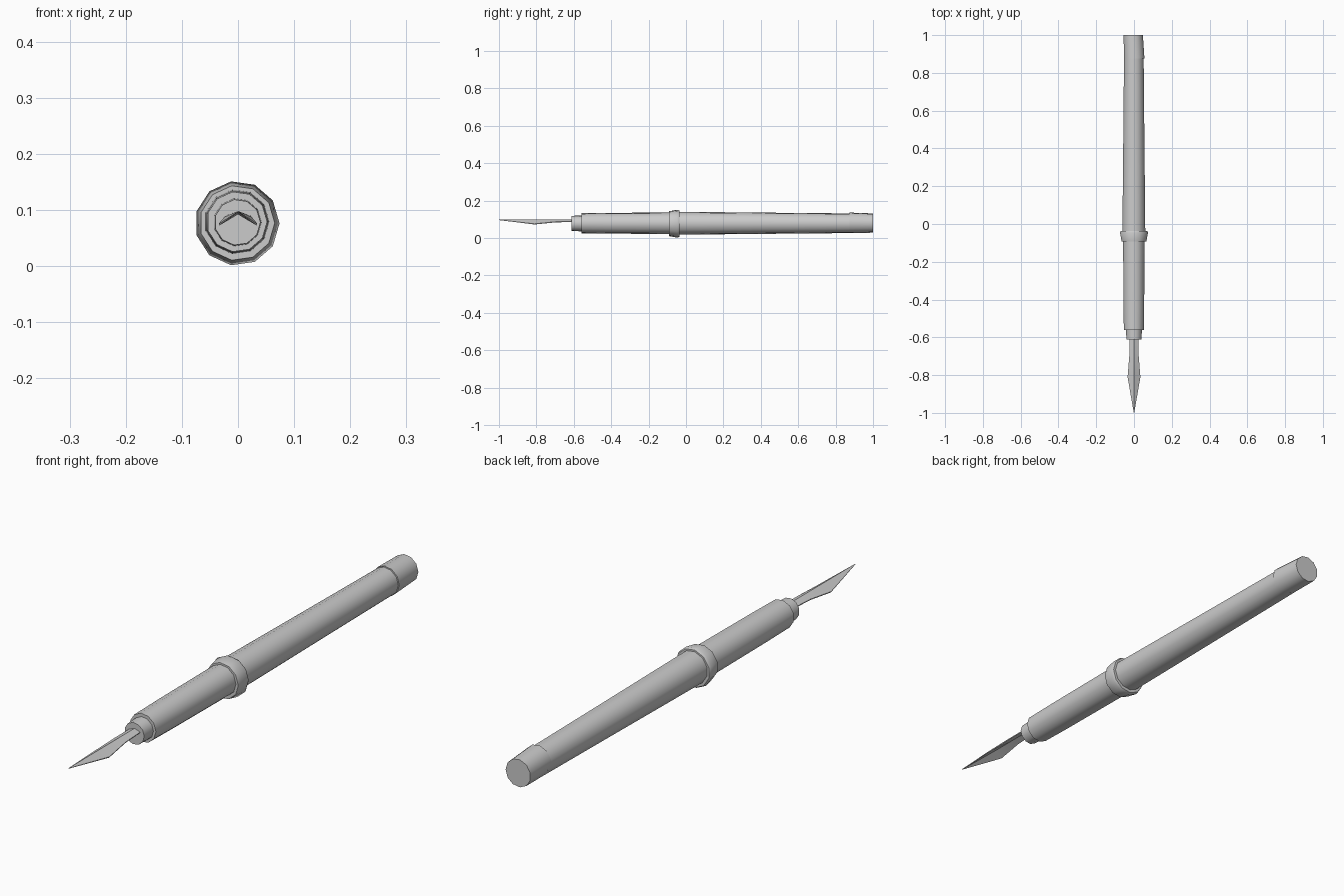
import bpy, bmesh, math

if "Cube" in bpy.data.objects:
    bpy.data.objects.remove(bpy.data.objects["Cube"])

SIDES = 11


def make_object(name, sections, cap=True, angle=40):
    """Skin closed cross-sections (lists of points) into a solid."""
    bm = bmesh.new()
    rings = [[bm.verts.new(p) for p in s] for s in sections]
    for a, b in zip(rings, rings[1:]):
        n = len(a)
        for i in range(n):
            j = (i + 1) % n
            bm.faces.new((a[i], a[j], b[j], b[i]))
    if cap:
        bm.faces.new(rings[0])
        bm.faces.new(rings[-1])
    bmesh.ops.remove_doubles(bm, verts=bm.verts, dist=1e-5)
    bmesh.ops.recalc_face_normals(bm, faces=bm.faces)
    me = bpy.data.meshes.new(name)
    bm.to_mesh(me)
    bm.free()
    ob = bpy.data.objects.new(name, me)
    bpy.context.collection.objects.link(ob)
    bpy.context.view_layer.objects.active = ob
    ob.select_set(True)
    bpy.ops.object.shade_smooth_by_angle(angle=math.radians(angle))
    ob.select_set(False)
    return ob


def tube(name, profile):
    """Profile entries: y, radius, centre x, centre z."""
    step = 2 * math.pi / SIDES
    make_object(name, [[(cx + r * math.cos(i * step), y, cz + r * math.sin(i * step))
                        for i in range(SIDES)] for y, r, cx, cz in profile])


# handle: grip and rear barrel
CX, CZ = -0.002, 0.079
tube("grip", [(-0.56, 0.054, CX, CZ), (-0.42, 0.056, CX, CZ), (-0.06, 0.058, CX, CZ)])
tube("barrel", [(-0.07, 0.062, CX, CZ), (0.15, 0.060, CX, CZ),
                (0.45, 0.057, CX, CZ), (0.89, 0.053, CX, CZ)])

# flared ring at the joint
tube("joint_ring", [(-0.092, 0.067, -0.0015, 0.0768), (-0.046, 0.0755, -0.0015, 0.0762),
                    (-0.036, 0.071, -0.0015, 0.0762)])

# collar holding the blade, and slightly offset end cap
tube("nose_collar", [(-0.612, 0.041, -0.001, 0.078), (-0.55, 0.043, -0.001, 0.078)])
tube("end_cap", [(0.875, 0.0555, 0.0, 0.081), (1.0, 0.052, -0.005, 0.080)])

# folded blade: y, half width, edge height, thickness
RIDGE = 0.098
blade = []
for y, w, ez, t in [(-1.0, 0.001, 0.097, 0.002), (-0.81, 0.034, 0.076, 0.006),
                    (-0.70, 0.025, 0.087, 0.006), (-0.59, 0.022, 0.090, 0.006)]:
    blade.append([(-w, y, ez), (0, y, RIDGE), (w, y, ez),
                  (w * 0.97, y, ez - t * 0.6), (0, y, RIDGE - t), (-w * 0.97, y, ez - t * 0.6)])
make_object("blade", blade, angle=20)
